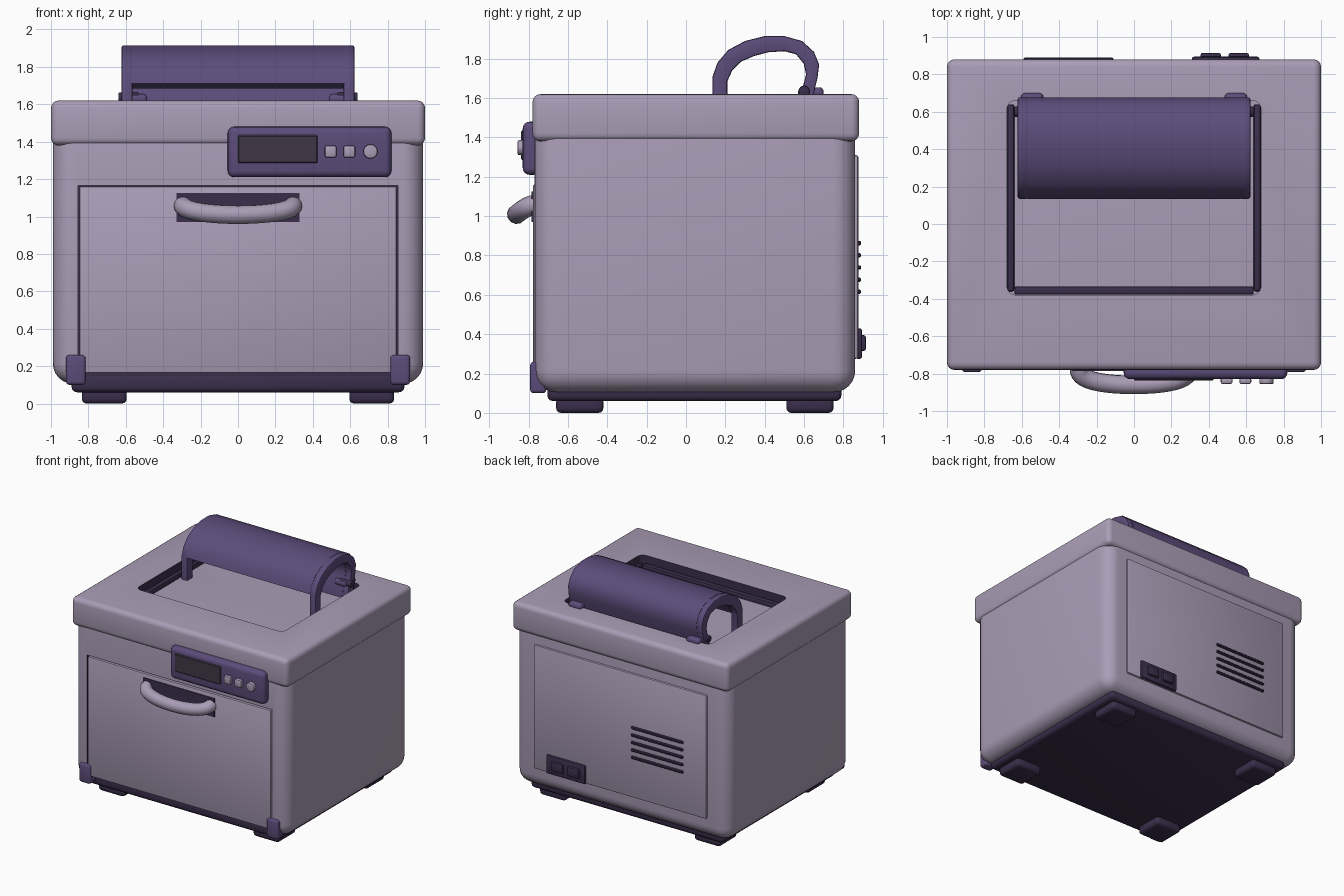
import bpy, bmesh, math
from mathutils import Vector

if "Cube" in bpy.data.objects:
    bpy.data.objects.remove(bpy.data.objects["Cube"])


def material(name, rgb):
    m = bpy.data.materials.new(name)
    m.diffuse_color = (*rgb, 1)
    m.use_nodes = True
    m.node_tree.nodes["Principled BSDF"].inputs["Base Color"].default_value = m.diffuse_color
    return m


MAUVE = material("pale mauve", (0.402, 0.337, 0.468))
PURPLE = material("deep purple", (0.107, 0.072, 0.195))
DARK = material("dark plum", (0.042, 0.028, 0.072))
SCREEN = material("screen grey", (0.050, 0.039, 0.062))


def finish(name, bm, mat):
    bmesh.ops.recalc_face_normals(bm, faces=bm.faces)
    me = bpy.data.meshes.new(name)
    bm.to_mesh(me)
    bm.free()
    ob = bpy.data.objects.new(name, me)
    bpy.context.collection.objects.link(ob)
    me.materials.append(mat)
    smooth(ob)
    return ob


def smooth(ob):
    bpy.ops.object.select_all(action='DESELECT')
    ob.select_set(True)
    bpy.context.view_layer.objects.active = ob
    bpy.ops.object.shade_smooth_by_angle(angle=math.radians(35))


def box(name, x, y, z, mat, r=0.0, seg=3, axis=None):
    """Box from (min, max) ranges; rounds all edges, or only those along one axis."""
    bm = bmesh.new()
    bmesh.ops.create_cube(bm, size=1)
    for v in bm.verts:
        v.co = Vector([(a + b) / 2 + c * (b - a) for (a, b), c in zip((x, y, z), v.co)])
    if r:
        edges = list(bm.edges)
        if axis is not None:
            edges = [e for e in edges
                     if abs((e.verts[0].co - e.verts[1].co).normalized()[axis]) > 0.9]
        bmesh.ops.bevel(bm, geom=edges, offset=r, segments=seg, profile=0.5, affect='EDGES')
    return finish(name, bm, mat)


def rod(name, p, axis, r, length, mat, bevel=0.0, sides=24):
    """Cylinder centred on p along axis."""
    bm = bmesh.new()
    bmesh.ops.create_cone(bm, cap_ends=True, segments=sides, radius1=r, radius2=r, depth=length)
    if bevel:
        rim = [e for e in bm.edges if abs(e.verts[0].co.z - e.verts[1].co.z) < 1e-5]
        bmesh.ops.bevel(bm, geom=rim, offset=bevel, segments=2, profile=0.5, affect='EDGES')
    q = Vector((0, 0, 1)).rotation_difference(Vector(axis))
    for v in bm.verts:
        v.co = q @ v.co + Vector(p)
    return finish(name, bm, mat)


def cut(ob, cutter, inside):
    """Subtract cutter and darken the faces picked by the rule."""
    mod = ob.modifiers.new("cut", 'BOOLEAN')
    mod.object, mod.operation, mod.solver = cutter, 'DIFFERENCE', 'EXACT'
    bpy.context.view_layer.objects.active = ob
    bpy.ops.object.modifier_apply(modifier=mod.name)
    bpy.data.objects.remove(cutter)
    ob.data.materials.clear()
    ob.data.materials.append(MAUVE)
    ob.data.materials.append(DARK)
    for f in ob.data.polygons:
        f.material_index = int(inside(f.center))
    smooth(ob)


# Main body with the door opening
body = box("body", (-0.99, 0.99), (-0.77, 0.86), (0.105, 1.52), MAUVE, 0.11, 6)
cut(body, box("door_cutter", (-0.855, 0.855), (-1, -0.70), (-0.1, 1.167), DARK),
    lambda c: abs(c.x) < 0.857 and -0.766 < c.y < -0.69 and c.z < 1.17)

# Lid rim with the top well
lid = box("lid", (-1, 1), (-0.78, 0.88), (1.38, 1.62), MAUVE, 0.04, 4)
cut(lid, box("well_cutter", (-0.68, 0.68), (-0.38, 0.66), (1.52, 1.8), DARK, 0.05, 4, axis=2),
    lambda c: abs(c.x) < 0.69 and -0.39 < c.y < 0.67 and 1.53 < c.z < 1.61)

# Trim strips around the well floor
for s in (-1, 1):
    box("well_side_trim", tuple(sorted((s * 0.64, s * 0.678))), (-0.36, 0.64), (1.51, 1.56),
        DARK, 0.012, 2)
box("well_front_trim", (-0.64, 0.64), (-0.378, -0.333), (1.51, 1.56), DARK, 0.012, 2)

# Base plate and feet
box("base_plate", (-0.89, 0.89), (-0.705, 0.79), (0.06, 0.16), DARK, 0.03, 3)
for s in (-1, 1):
    for y in (-0.54, 0.63):
        box("foot", (s * 0.715 - 0.12, s * 0.715 + 0.12), (y - 0.12, y + 0.12), (0, 0.08),
            DARK, 0.025, 3)

# Front door, corner brackets, grip pocket
box("door", (-0.847, 0.847), (-0.778, -0.69), (0.165, 1.16), MAUVE, 0.008, 2)
for s in (-1, 1):
    box("door_bracket", (s * 0.867 - 0.053, s * 0.867 + 0.053), (-0.792, -0.71), (0.10, 0.26),
        PURPLE, 0.018, 3)
box("grip_pocket", (-0.33, 0.33), (-0.785, -0.76), (0.97, 1.125), DARK)

# Bowed door handle
cu = bpy.data.curves.new("door_handle", 'CURVE')
cu.dimensions = '3D'
cu.bevel_depth, cu.bevel_resolution, cu.use_fill_caps = 0.05, 4, True
sp = cu.splines.new('POLY')
N = 28
sp.points.add(N)
for i, p in enumerate(sp.points):
    a = math.pi * (i / N - 0.5)
    c = max(math.cos(a), 0)
    p.co = (0.295 * math.sin(a), -0.76 - 0.10 * c ** 0.6, 1.06 - 0.05 * c, 1)
handle = bpy.data.objects.new("door_handle", cu)
bpy.context.collection.objects.link(handle)
bpy.ops.object.select_all(action='DESELECT')
handle.select_set(True)
bpy.context.view_layer.objects.active = handle
bpy.ops.object.convert(target='MESH')
handle = bpy.context.view_layer.objects.active
handle.data.materials.clear()
handle.data.materials.append(MAUVE)
smooth(handle)

# Control panel, screen, buttons, knob
box("control_panel", (-0.055, 0.82), (-0.83, -0.74), (1.21, 1.48), PURPLE, 0.035, 4)
box("screen", (0.0, 0.425), (-0.838, -0.82), (1.285, 1.435), SCREEN, 0.006, 1)
for x in (0.495, 0.595):
    box("button", (x - 0.032, x + 0.032), (-0.856, -0.82), (1.315, 1.38), MAUVE, 0.012, 2)
rod("knob", (0.708, -0.838, 1.348), (0, 1, 0), 0.038, 0.036, MAUVE, 0.008)

# Rear panel, vents, power socket
box("rear_panel", (-0.80, 0.80), (0.84, 0.876), (0.275, 1.31), MAUVE, 0.012, 2)
for i in range(5):
    z = 0.615 + i * 0.062
    box("vent_slot", (-0.59, -0.11), (0.86, 0.89), (z - 0.011, z + 0.011), DARK, 0.006, 1)
box("power_socket", (0.31, 0.67), (0.86, 0.895), (0.275, 0.43), DARK, 0.012, 2)
for x in (0.41, 0.56):
    box("power_switch", (x - 0.055, x + 0.055), (0.88, 0.915), (0.315, 0.395), DARK, 0.012, 2)

# Arched cover: paired outer and inner points in (y, z), front to back
ARCH = [((.135, 1.52), (.21, 1.52)), ((.135, 1.71), (.21, 1.685)), ((.16, 1.78), (.235, 1.74)),
        ((.215, 1.845), (.28, 1.785)), ((.30, 1.89), (.35, 1.815)), ((.40, 1.915), (.42, 1.833)),
        ((.50, 1.915), (.50, 1.838)), ((.59, 1.89), (.56, 1.822)), ((.65, 1.835), (.598, 1.775)),
        ((.677, 1.77), (.61, 1.72)), ((.668, 1.70), (.597, 1.67)), ((.645, 1.61), (.575, 1.61)),
        ((.625, 1.52), (.56, 1.52))]


def arch(name, pairs, x0, x1, bevel=0.0):
    bm = bmesh.new()
    rows = [[bm.verts.new((x, *p)) for x, p in ((x0, o), (x1, o), (x1, i), (x0, i))]
            for o, i in pairs]
    for a, b in zip(rows, rows[1:]):
        for k in range(4):
            bm.faces.new((a[k], a[(k + 1) % 4], b[(k + 1) % 4], b[k]))
    bm.faces.new(rows[0])
    bm.faces.new(rows[-1][::-1])
    if bevel:
        rim = [e for a, b in zip(rows, rows[1:]) for k in range(4)
               if (e := bm.edges.get((a[k], b[k])))]
        bmesh.ops.bevel(bm, geom=rim, offset=bevel, segments=2, profile=0.5, affect='EDGES')
    return finish(name, bm, PURPLE)


arch("cover_shell", ARCH[1:], -0.57, 0.57)
for s in (-1, 1):
    arch("cover_end", ARCH, *sorted((s * 0.565, s * 0.622)), bevel=0.01)
    # Hinge blocks and pins at the back of the cover
    box("hinge_block", (s * 0.545 - 0.06, s * 0.545 + 0.06), (0.57, 0.70), (1.60, 1.655),
        PURPLE, 0.022, 3)
    rod("hinge_pin", (s * 0.585, 0.60, 1.635), (1, 0, 0), 0.028, 0.11, DARK, 0.006, 16)
